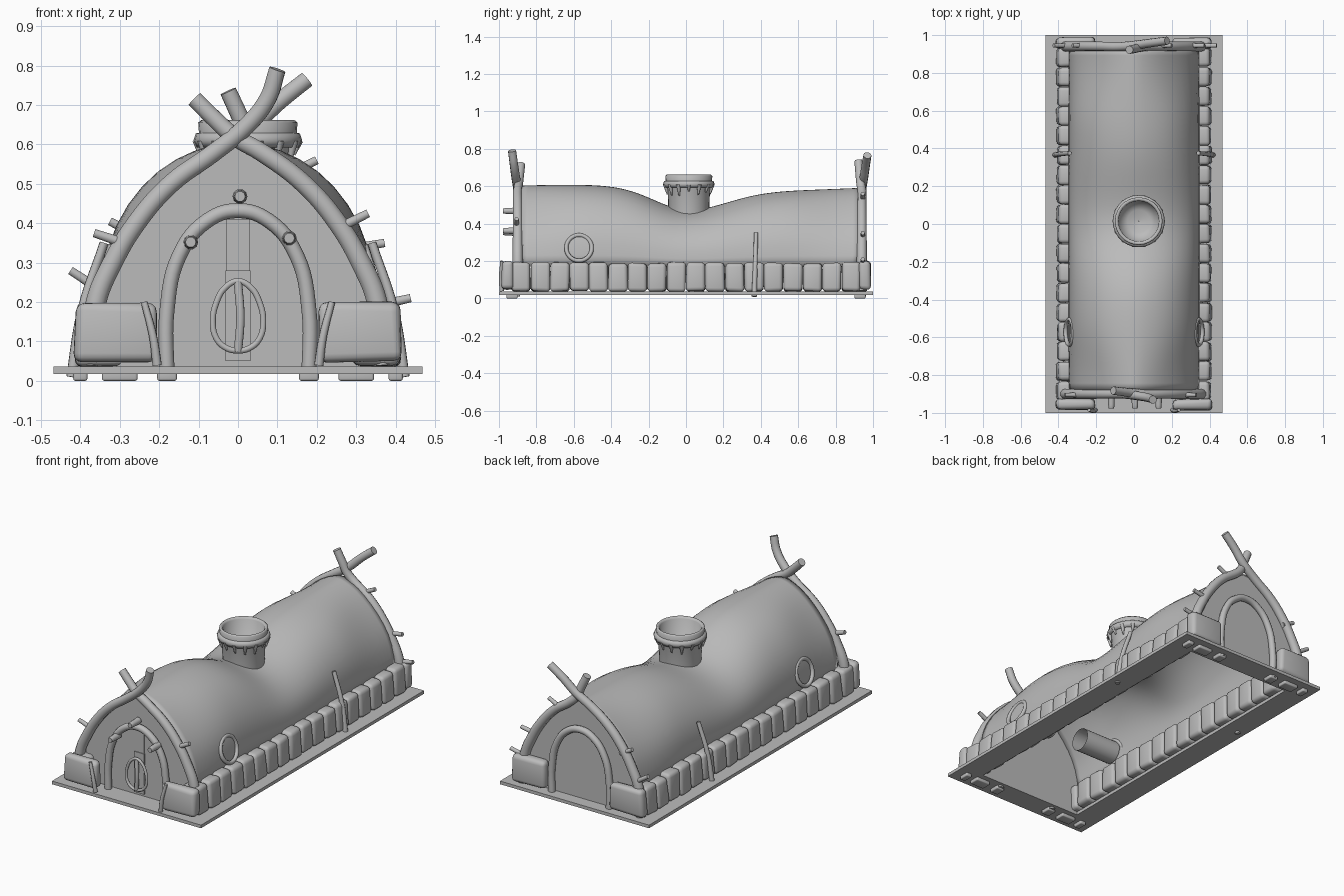
import bpy, bmesh, math, random
from mathutils import Vector

cube = bpy.data.objects.get("Cube")
if cube:
    bpy.data.objects.remove(cube, do_unlink=True)
random.seed(4)

GREY = (0.5, 0.5, 0.5, 1)
mat = bpy.data.materials.new("plain grey")
mat.use_nodes = True
mat.diffuse_color = GREY
mat.node_tree.nodes["Principled BSDF"].inputs["Base Color"].default_value = GREY


def add_mesh(name, bm, smooth=True):
    bmesh.ops.recalc_face_normals(bm, faces=bm.faces)
    me = bpy.data.meshes.new(name)
    bm.to_mesh(me)
    bm.free()
    me.materials.append(mat)
    for p in me.polygons:
        p.use_smooth = smooth
    ob = bpy.data.objects.new(name, me)
    bpy.context.collection.objects.link(ob)
    return ob


def box(name, x, y, z, round_by=0.0, flare=0.0, jitter=0.0):
    """Box between ranges; flare pushes the lower outer edge outward."""
    bm = bmesh.new()
    bmesh.ops.create_cube(bm, size=1)
    side = 1 if sum(x) > 0 else -1
    for v in bm.verts:
        low_outer = v.co.z < 0 and side * v.co.x > 0
        v.co = [sum(r) / 2 + c * (r[1] - r[0]) for r, c in zip((x, y, z), v.co)]
        if low_outer:
            v.co.x += flare * side
        v.co += Vector([random.uniform(-jitter, jitter) for _ in range(3)])
    if round_by:
        bmesh.ops.bevel(bm, geom=bm.edges[:], offset=round_by, segments=3,
                        profile=0.5, affect='EDGES', clamp_overlap=True)
    return add_mesh(name, bm, smooth=bool(round_by))


def tube(name, pts, radius, tip=1.0, cyclic=False):
    """Round branch along a smooth path, narrowing to tip at its end."""
    cu = bpy.data.curves.new(name, 'CURVE')
    cu.dimensions = '3D'
    cu.bevel_depth, cu.bevel_resolution = radius, 3
    cu.resolution_u, cu.use_fill_caps = 6, True
    sp = cu.splines.new('BEZIER')
    sp.bezier_points.add(len(pts) - 1)
    for i, (bp, co) in enumerate(zip(sp.bezier_points, pts)):
        bp.co = co
        bp.handle_left_type = bp.handle_right_type = 'AUTO'
        bp.radius = 1 + (tip - 1) * i / max(1, len(pts) - 1)
    sp.use_cyclic_u = cyclic
    cu.materials.append(mat)
    ob = bpy.data.objects.new(name, cu)
    bpy.context.collection.objects.link(ob)
    return ob


def lathe(name, profile, center, n=28):
    bm = bmesh.new()
    rings = [[bm.verts.new((center[0] + r * math.cos(math.tau * i / n),
                            center[1] + r * math.sin(math.tau * i / n), z))
              for i in range(n)] for r, z in profile]
    for a, b in zip(rings, rings[1:]):
        for i in range(n):
            bm.faces.new((a[i], a[(i + 1) % n], b[(i + 1) % n], b[i]))
    return add_mesh(name, bm)


# Sagging roof shell, rounded in the middle and pointed at the gables
EAVE, FRONT, BACK = 0.17, -0.88, 0.93
HALF = [(.347, 0), (.344, .28), (.314, .52), (.248, .75), (.16, .91), (.06, .985)]
SECTION = HALF + [(0, 1)] + [(-x, t) for x, t in reversed(HALF)]


def ridge(y):
    spread = .24 if y < 0 else .3
    return .595 - .118 * math.exp(-(y / spread) ** 2) + .015 * math.cos((y + .6) * 3)


def section(y):
    e = min(1, max(0, (abs(y) - .5) / .38))
    e = e * e * (3 - 2 * e)
    return [(x * (1 - .36 * e * t ** 1.8), y, EAVE + (ridge(y) - EAVE) * t)
            for x, t in SECTION]


bm = bmesh.new()
steps = 24
rows = [[bm.verts.new(c) for c in section(FRONT + (BACK - FRONT) * j / steps)]
        for j in range(steps + 1)]
for a, b in zip(rows, rows[1:]):
    for i in range(len(a) - 1):
        bm.faces.new((a[i], a[i + 1], b[i + 1], b[i]))
roof = add_mesh("roof", bm)
sub = roof.modifiers.new("smooth", 'SUBSURF')
sub.levels = sub.render_levels = 1
shell = roof.modifiers.new("shell", 'SOLIDIFY')
shell.thickness = 0.008

# End walls
for name, y in (("front_wall", FRONT), ("back_wall", BACK - .01)):
    bm = bmesh.new()
    outline = [(.345, y, .03)] + section(y) + [(-.345, y, .03)]
    face = bm.faces.new([bm.verts.new((x * .985, yy, z - .006)) for x, yy, z in outline])
    ext = bmesh.ops.extrude_face_region(bm, geom=[face])
    for v in ext["geom"]:
        if isinstance(v, bmesh.types.BMVert):
            v.co.y += 0.01
    add_mesh(name, bm, smooth=False)

# Ground slab with an open middle
for side in (-1, 1):
    xs = sorted((side * .33, side * .468))
    box("floor_side", xs, (-1, 1), (.018, .036))
    box("floor_end", (-.33, .33), sorted((side * .87, side)), (.018, .036))

# Stone courses along both sides
COUNT = 18
for side in (-1, 1):
    xs = sorted((side * .29, side * .4))
    for i in range(COUNT):
        w = 1.87 / COUNT
        y = -.935 + w * i
        box("side_stone", xs, (y + .001, y + w - .001),
            (.038, .192 + random.uniform(-.006, .004)), .02, .012, .004)
    # Large corner stones
    for end in (-1, 1):
        box("corner_stone", sorted((side * .205, side * .41)),
            sorted((end * .925, end * .985)), (.05, .198), .022, .005, .006)
        # Short pegs beneath the slab
        for x, w in ((.3, .045), (.18, .025), (.4, .018)):
            box("foot", (side * x - w, side * x + w),
                sorted((end * .9, end * .96)), (0, .03), .006)

# Crossed gable branches: shared lower path, then each free upper end
LOWER = [(-.375, .04), (-.36, .2), (-.318, .3), (-.258, .4), (-.17, .5), (-.06, .58)]
TOPS = {(-1, 1): [(.02, .645), (.075, .715), (.1, .79)],
        (-1, -1): [(.01, .62), (.06, .665), (.11, .715)],
        (1, 1): [(.03, .64), (.1, .705), (.175, .765)],
        (1, -1): [(-.03, .615), (-.005, .67), (.025, .735)]}
for (end, side), top in TOPS.items():
    y = -.9 if end < 0 else .94
    pts = [(side * x, y, z) for x, z in LOWER]
    # One branch passes outside the other where they cross
    lean = end * (.02 if side > 0 else -.012)
    pts += [(side * x, y + lean * (i + 1) / 2, z) for i, (x, z) in enumerate(top)]
    if side < 0:
        pts = [(x * (1 if z > .58 else .98), yy, z) for x, yy, z in pts]
    # Paths start on the opposite side from the free end
    tube("gable_branch", pts, .028, .78)

# Doorway arches
ARCH = [(-.18, .01), (-.18, .18), (-.148, .32), (-.08, .405), (0, .432)]
for y in (-.905, .945):
    arch = ARCH + [(-x, z) for x, z in reversed(ARCH[:-1])]
    tube("door_arch", [(x, y, z) for x, z in arch], .019)

# Front pegs, knocker and door bar
for x, z in ((.005, .468), (-.12, .352), (.13, .362)):
    tube("arch_peg", [(x, -.9, z), (x, -.965, z), (x, -.978, z)], .019, .7)
ring = [(.064 * math.cos(a), -.91, .157 + .088 * math.sin(a) - .008 * math.cos(2 * a))
        for a in (math.tau * i / 12 for i in range(12))]
tube("knocker_ring", ring, .008, cyclic=True)
tube("knocker_bar", [(0, -.91, .075), (.006, -.915, .16), (0, -.91, .25)], .011)
box("door_plank", (-.032, .032), (-.889, -.88), (.05, .28))
box("door_panel", (-.03, .03), (-.885, -.88), (.28, .41))

# Leaning sticks
for side in (-1, 1):
    tube("front_stick", [(side * .205, -.985, .04), (side * .215, -.99, .11),
                         (side * .238, -.985, .2)], .012, .7)
    tube("side_stick", [(side * .422, .365, .01), (side * .395, .37, .18),
                        (side * .34, .375, .35)], .014, .8)

# Twigs sprouting from the gable branches
for y, twigs in ((-.905, [(-.29, .35, -.365, .375), (.26, .39, .33, .425)]),
                 (.945, [(-.25, .365, -.325, .405), (.29, .335, .372, .35),
                         (-.34, .225, -.425, .28), (.12, .52, .2, .56),
                         (.35, .19, .438, .21)])):
    for x0, z0, x1, z1 in twigs:
        tube("twig", [(x0, y, z0), (x1, y, z1)], .013, .85)

# Round side windows with inner sleeves
for side in (-1, 1):
    rim = [(side * (.342 - .02 * math.sin(a)), -.572 + .068 * math.cos(a),
            .27 + .068 * math.sin(a)) for a in (math.tau * i / 12 for i in range(12))]
    tube("window_rim", rim, .011, cyclic=True)
    sleeve = lathe("window_sleeve", [(.063, .1), (.063, .325)], (0, 0))
    sleeve.rotation_euler = (0, side * math.pi / 2, 0)
    sleeve.location = (0, -.572, .27)

# Chimney with collar and drips
C = (.025, .015)
lathe("chimney", [(.108, .45), (.113, .57), (.122, .6), (.126, .655), (.118, .662),
                  (.107, .65), (.1, .53), (.06, .51), (.001, .505)], C)
lathe("chimney_collar", [(.115, .595), (.13, .592), (.138, .61), (.132, .628),
                         (.115, .63)], C)
for i in range(14):
    a = math.tau * i / 14
    dx, dy = math.cos(a), math.sin(a)
    tube("drip", [(C[0] + .128 * dx, C[1] + .128 * dy, .61),
                  (C[0] + .117 * dx, C[1] + .117 * dy, .575 - random.uniform(0, .03))],
         .013, .3)
